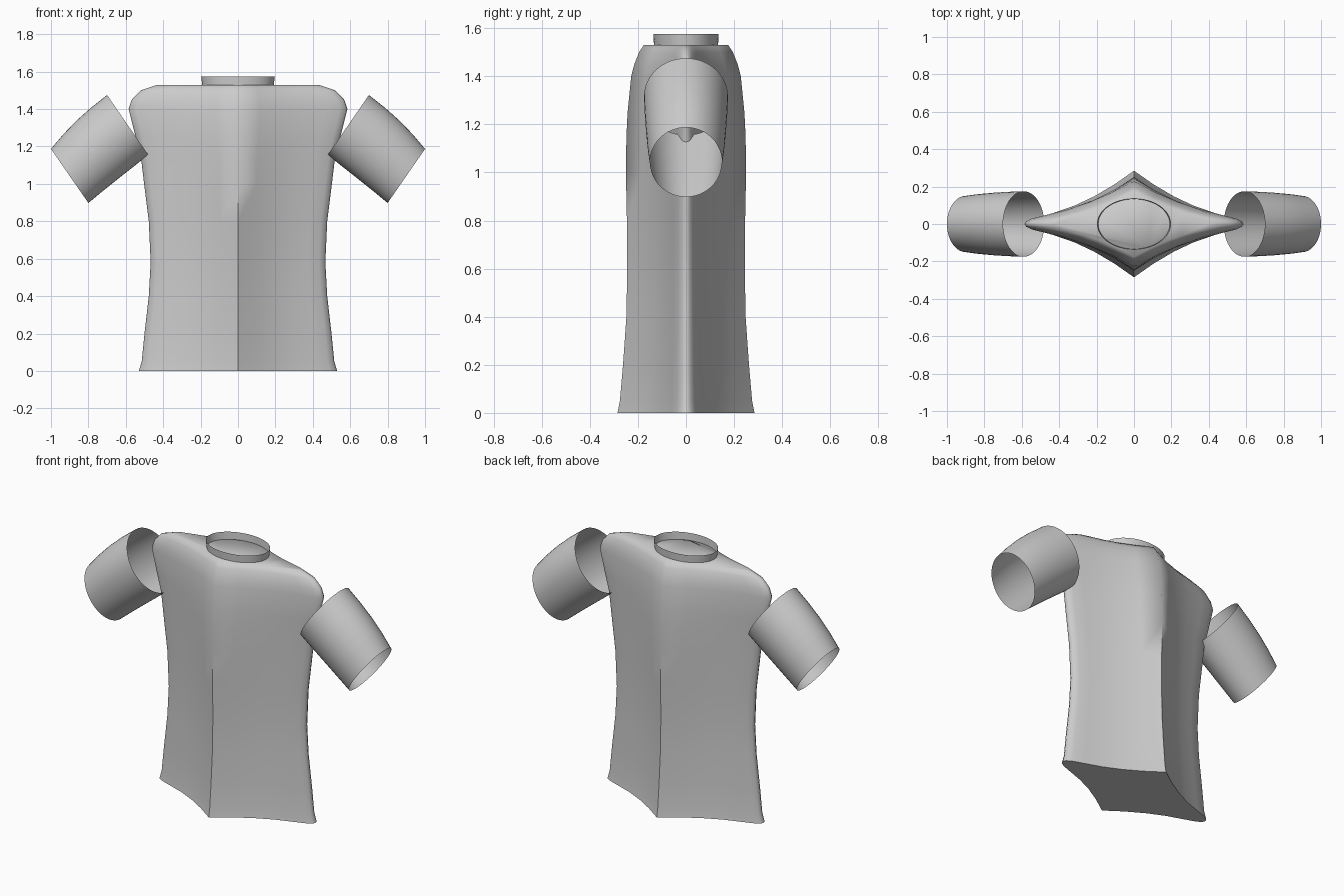
import bpy, bmesh
from math import sin, cos, pi, radians
from mathutils import Vector

if "Cube" in bpy.data.objects:
    bpy.data.objects.remove(bpy.data.objects["Cube"])


def loft(name, rings, caps=False):
    """Skin a list of closed rings, optionally capping both ends."""
    bm = bmesh.new()
    loops = [[bm.verts.new(p) for p in r] for r in rings]
    n = len(loops[0])
    for a, b in zip(loops, loops[1:]):
        for i in range(n):
            j = (i + 1) % n
            bm.faces.new((a[i], a[j], b[j], b[i]))
    if caps:
        bm.faces.new(loops[0][::-1])
        bm.faces.new(loops[-1])
    bm.normal_update()
    me = bpy.data.meshes.new(name)
    bm.to_mesh(me)
    bm.free()
    ob = bpy.data.objects.new(name, me)
    bpy.context.collection.objects.link(ob)
    bpy.ops.object.select_all(action='DESELECT')
    ob.select_set(True)
    bpy.context.view_layer.objects.active = ob
    bpy.ops.object.shade_smooth_by_angle(angle=radians(65))
    return ob


# Torso: diamond section with soft side tips, lofted up the body
quarter = [(1, 0), (.985, .065), (.93, .13), (.8, .215), (.6, .345),
           (.4, .52), (.2, .74), (0, 1)]
section = (quarter
           + [(-x, y) for x, y in quarter[-2::-1]]
           + [(-x, -y) for x, y in quarter[1:]]
           + [(x, -y) for x, y in quarter[-2:0:-1]])
levels = [  # z, half width, half depth
    (0, .53, .285), (.05, .515, .275), (.2, .50, .262), (.4, .477, .248),
    (.58, .467, .245), (.8, .477, .246), (1.0, .502, .25), (1.15, .52, .248),
    (1.25, .547, .243), (1.4, .585, .228), (1.45, .568, .215),
    (1.5, .52, .195), (1.53, .43, .175)]
loft("shirt_body",
     [[(x * w, y * d, z) for x, y in section] for z, w, d in levels], caps=True)

# Sleeves: open tapered tubes, mirrored left and right
sleeve = [  # top point, bottom point, half depth
    ((.70, 1.475), (.48, 1.155), .175),
    ((.785, 1.408), (.56, 1.091), .172),
    ((.865, 1.337), (.64, 1.028), .167),
    ((.935, 1.264), (.72, .964), .16),
    ((1.0, 1.187), (.80, .898), .15)]
for side, label in ((1, "right"), (-1, "left")):
    rings = []
    for top, bottom, depth in sleeve:
        t = Vector((top[0], 0, top[1]))
        b = Vector((bottom[0], 0, bottom[1]))
        c, u = (t + b) / 2, (t - b) / 2
        ring = []
        for i in range(48):
            a = 2 * pi * i / 48
            p = c + u * cos(a) + Vector((0, depth * sin(a), 0))
            ring.append((side * p.x, side * p.y, p.z))
        rings.append(ring[::-1])
    loft(label + "_sleeve", rings)

# Collar: short open oval band
loft("collar", [[(rx * cos(2 * pi * i / 64), ry * sin(2 * pi * i / 64), z)
                 for i in range(64)]
                for z, rx, ry in ((1.52, .19, .133), (1.575, .197, .136))])
